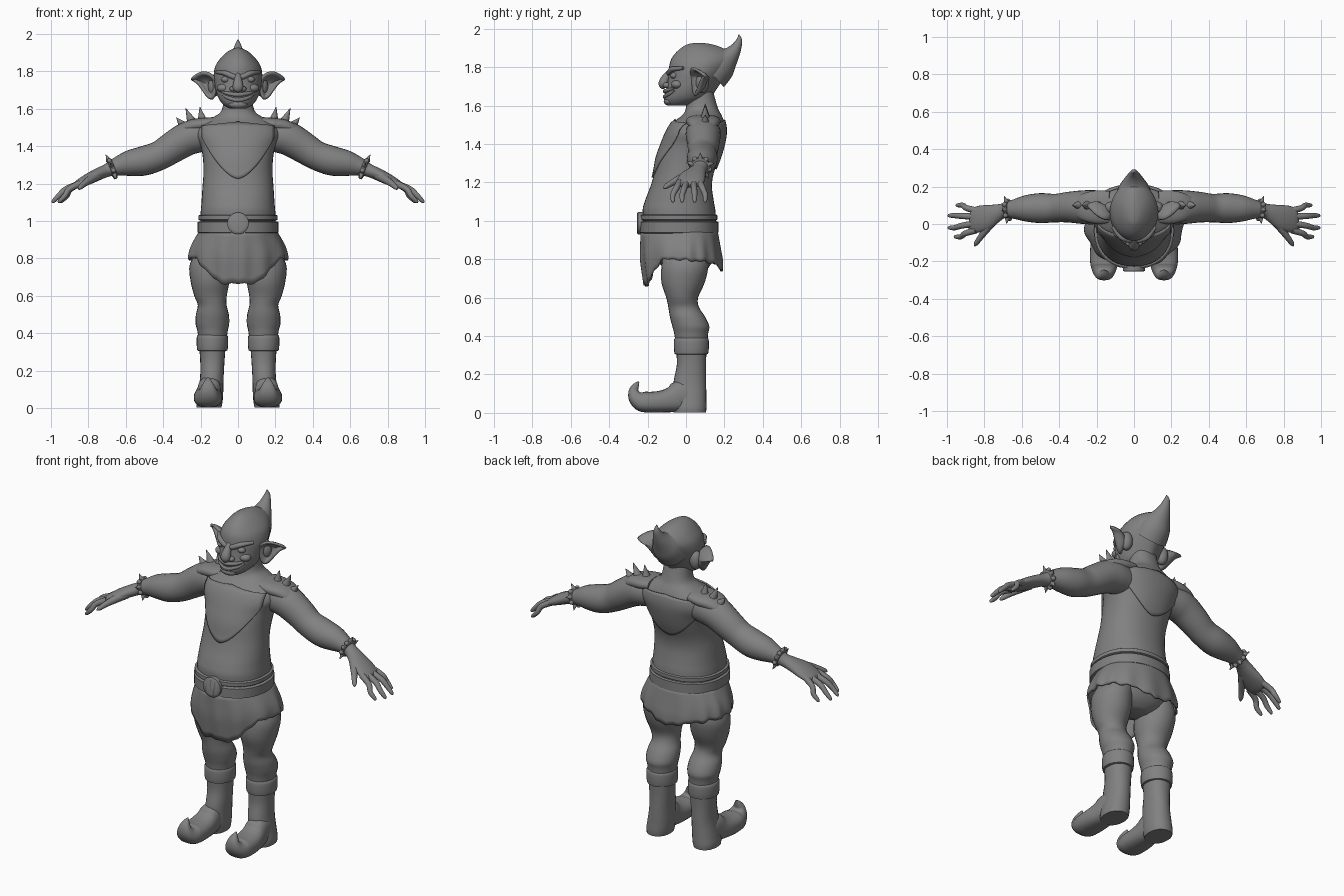
import bpy, bmesh, math
from mathutils import Vector, Matrix

old = bpy.data.objects.get("Cube")
if old:
    bpy.data.objects.remove(old, do_unlink=True)

grey = bpy.data.materials.new("plain grey")
grey.use_nodes = True
COLOUR = (0.22, 0.22, 0.22, 1)
grey.diffuse_color = COLOUR
grey.node_tree.nodes["Principled BSDF"].inputs["Base Color"].default_value = COLOUR
X, Y, Z = Vector((1, 0, 0)), Vector((0, 1, 0)), Vector((0, 0, 1))


def finish(name, bm, mirror=False, sharp=45):
    bmesh.ops.recalc_face_normals(bm, faces=bm.faces)
    me = bpy.data.meshes.new(name)
    bm.to_mesh(me)
    bm.free()
    me.materials.append(grey)
    me.polygons.foreach_set("use_smooth", [True] * len(me.polygons))
    me.set_sharp_from_angle(angle=math.radians(sharp))
    ob = bpy.data.objects.new(name, me)
    bpy.context.scene.collection.objects.link(ob)
    if mirror:
        ob.modifiers.new("Mirror", "MIRROR").use_mirror_merge = False
    return ob


def spline(rows, steps):
    # smooth interpolation through every row
    out = []
    for i in range(len(rows) - 1):
        a, b, c, d = (rows[max(i - 1, 0)], rows[i], rows[i + 1], rows[min(i + 2, len(rows) - 1)])
        for k in range(steps):
            t = k / steps
            out.append([q + t / 2 * (r - p + t * (2 * p - 5 * q + 4 * r - s + t * (3 * (q - r) + s - p)))
                        for p, q, r, s in zip(a, b, c, d)])
    return out + [list(rows[-1])]


def add_loft(bm, rows, u=Y, v=None, segs=24, steps=4, power=2.0, egg=0.0):
    # rows are (x, y, z, radius along u, radius along v)
    pts = spline(rows, steps)
    rings = []
    for i, p in enumerate(pts):
        c = Vector(p[:3])
        t = (Vector(pts[min(i + 1, len(pts) - 1)][:3]) - Vector(pts[max(i - 1, 0)][:3])).normalized()
        w = v or t.cross(u).normalized()
        side = u if v else w.cross(t).normalized()
        ring = []
        for k in range(segs):
            a = math.tau * k / segs
            ca, sa = math.cos(a), math.sin(a)
            e = math.copysign(abs(ca) ** (2 / power), ca) * (1 - egg * max(0, sa) ** 2)
            f = math.copysign(abs(sa) ** (2 / power), sa)
            ring.append(bm.verts.new(c + side * e * max(p[3], .001) + w * f * max(p[4], .001)))
        rings.append(ring)
    for r, s in zip(rings, rings[1:]):
        for k in range(segs):
            j = (k + 1) % segs
            bm.faces.new((r[k], r[j], s[j], s[k]))
    bm.faces.new(rings[0])
    bm.faces.new(rings[-1])


def loft(name, rows, mirror=False, **kw):
    bm = bmesh.new()
    add_loft(bm, rows, **kw)
    return finish(name, bm, mirror)


def add_ball(bm, centre, size):
    bmesh.ops.create_uvsphere(bm, u_segments=20, v_segments=12, radius=1,
                              matrix=Matrix.Translation(centre) @ Matrix.Diagonal((*size, 1)))


def ball(name, centre, size, mirror=False):
    bm = bmesh.new()
    add_ball(bm, centre, size)
    return finish(name, bm, mirror)


def spike(bm, base, tip, r):
    u = X if abs((Vector(tip) - Vector(base)).normalized().y) > .7 else Y
    add_loft(bm, [(*base, r, r), (*tip, 0, 0)], u=u, segs=12, steps=1)


def levels(rows):
    # (height, front y, back y, half width) to loft rows
    return [(0, (f + b) / 2, z, w, (b - f) / 2) for z, f, b, w in rows]


# Torso and neck
torso = loft("torso", levels([
    (.72, -.05, .07, .06), (.76, -.12, .12, .15), (.85, -.19, .16, .2), (1.03, -.225, .155, .2),
    (1.1, -.215, .145, .195), (1.18, -.185, .135, .19), (1.25, -.165, .145, .185),
    (1.33, -.15, .175, .187), (1.4, -.125, .195, .2), (1.46, -.1, .205, .225),
    (1.51, -.07, .2, .205), (1.55, -.02, .185, .14), (1.59, 0, .165, .088), (1.68, 0, .14, .075)]),
    u=X, v=Y, segs=40, power=2.2)

# Chest and back panels of the vest, wrapped on the torso
for name, side, low in (("vest_front", -1, 1.225), ("vest_back", 1, 1.27)):
    bm = bmesh.new()
    grid = []
    for i in range(25):
        x = .19 * (i / 12 - 1)
        q = abs(x) / .19
        bottom, top = low + (1.45 - low) * q ** 1.7, 1.525 - .02 * q
        grid.append([bm.verts.new((x, side * .5, bottom + (top - bottom) * k / 14)) for k in range(15)])
    for a, b in zip(grid, grid[1:]):
        for k in range(14):
            bm.faces.new((a[k], b[k], b[k + 1], a[k + 1]))
    vest = finish(name, bm)
    wrap = vest.modifiers.new("Wrap", "SHRINKWRAP")
    wrap.target, wrap.wrap_method, wrap.wrap_mode = torso, "PROJECT", "ABOVE_SURFACE"
    wrap.use_project_y, wrap.offset = True, .004
    wrap.use_positive_direction, wrap.use_negative_direction = side < 0, side > 0
    thick = vest.modifiers.new("Thickness", "SOLIDIFY")
    thick.thickness, thick.offset = .009, 0

# Head, with the skull swept back into a horn
loft("head", levels([
    (1.6, -.09, .02, .045), (1.615, -.108, .08, .07), (1.64, -.114, .13, .095), (1.68, -.105, .155, .114),
    (1.73, -.095, .19, .125), (1.78, -.09, .225, .13), (1.83, -.082, .25, .12), (1.87, -.058, .24, .093),
    (1.9, -.025, .19, .062), (1.918, .005, .14, .033), (1.926, .04, .09, .008)]),
    u=X, v=Y, segs=36, egg=.3)
loft("horn", [(0, .13, 1.77, .1, .1), (0, .185, 1.82, .085, .085), (0, .23, 1.86, .055, .05),
              (0, .26, 1.9, .032, .029), (0, .277, 1.94, .017, .016), (0, .275, 1.97, .002, .002)], u=X)

# Face
loft("nose", [(0, -.075, 1.785, .014, .014), (0, -.098, 1.755, .021, .02), (0, -.114, 1.725, .028, .026),
              (0, -.116, 1.705, .026, .024), (0, -.108, 1.692, .01, .01)], u=X)
ball("nose_tip", (0, -.12, 1.712), (.022, .021, .02))
ball("nostril", (.027, -.1, 1.706), (.018, .02, .015), True)
ball("eye", (.066, -.062, 1.756), (.024, .02, .017), True)
loft("brow", [(.006, -.09, 1.766, .01, .012), (.03, -.085, 1.773, .015, .015), (.07, -.066, 1.79, .017, .014),
              (.115, -.015, 1.795, .008, .008)], True, segs=14)
ball("cheek", (.075, -.045, 1.71), (.038, .032, .024), True)
ball("chin", (0, -.088, 1.622), (.05, .028, .022))
for name, z, lift, y, r in (("upper_lip", 1.675, .016, -.11, .011), ("teeth", 1.662, .02, -.104, .009),
                            ("lower_lip", 1.646, .032, -.109, .011)):
    loft(name, [(x, y + 6.5 * x * x, z + lift * (x / .085) ** 2, r * e, r * e)
                for x, e in ((-.087, .3), (-.055, .9), (0, 1), (.055, .9), (.087, .3))], u=Z, segs=12)

# Ears, dished with a pointed tip
rim = spline([(.115, .03, 1.76), (.145, .025, 1.79), (.185, .04, 1.8), (.225, .07, 1.785), (.252, .1, 1.757),
              (.222, .085, 1.735), (.195, .07, 1.7), (.165, .055, 1.66), (.135, .045, 1.65),
              (.115, .035, 1.69), (.115, .03, 1.76)], 3)[:-1]
bm = bmesh.new()
mid = Vector((.155, .105, 1.735))
ear = [[bm.verts.new(Vector(p).lerp(mid, f) + Y * d) for p in rim] for f, d in ((0, 0), (.15, .012), (.5, .02), (.85, .006))]
for a, b in zip(ear, ear[1:]):
    for k in range(len(rim)):
        j = (k + 1) % len(rim)
        bm.faces.new((a[k], a[j], b[j], b[k]))
bm.faces.new(ear[-1])
ob = finish("ear", bm, True, 70)
ob.modifiers.new("Thickness", "SOLIDIFY").thickness = .014
ball("ear_root", (.125, .085, 1.72), (.035, .035, .055), True)

# Arms, palms and fingers
loft("arm", [(.1, .09, 1.45, .07, .07), (.2, .09, 1.455, .09, .088), (.27, .09, 1.44, .09, .09),
             (.35, .09, 1.393, .082, .084), (.42, .085, 1.35, .076, .078), (.5, .085, 1.322, .08, .079),
             (.58, .083, 1.308, .07, .069), (.65, .078, 1.29, .05, .049), (.7, .07, 1.27, .04, .035),
             (.74, .056, 1.253, .05, .033), (.8, .032, 1.224, .07, .03), (.86, .02, 1.193, .066, .021),
             (.878, .02, 1.184, .05, .008)], True)
for name, y, tip_y, tip_x in (("little", .072, .1, .95), ("ring", .04, .045, .993),
                              ("middle", .003, -.02, .993), ("index", -.033, -.068, .96)):
    bx = .845
    loft(name + "_finger", [(bx, y, 1.2, .018, .018), ((bx + tip_x) / 2, (y + tip_y) / 2, 1.17, .016, .016),
                            (tip_x - .035, tip_y, 1.135, .014, .014), (tip_x - .006, tip_y, 1.105, .01, .01),
                            (tip_x, tip_y, 1.096, .003, .003)], True, segs=12)
loft("thumb", [(.75, .02, 1.243, .026, .024), (.79, -.03, 1.22, .022, .02), (.82, -.07, 1.2, .017, .016),
               (.845, -.105, 1.178, .012, .012), (.852, -.118, 1.17, .003, .003)], True, u=Z, segs=12)

# Studded wrist bands
axis = Vector((.92, -.08, -.36)).normalized()
hub = Vector((.675, .075, 1.283))
loft("wrist_band", [(*(hub + axis * s), r, r) for s, r in ((-.012, .046), (-.01, .05), (.01, .05), (.012, .044))],
     True, steps=1)
bm = bmesh.new()
up = axis.cross(Y).normalized()
for k in range(10):
    a = math.tau * k / 10
    d = up * math.cos(a) + up.cross(axis) * math.sin(a)
    if k % 2:
        add_ball(bm, hub + d * .05, (.013, .013, .013))
    else:
        spike(bm, hub + d * .045, hub + d * .078 + axis * .004, .014)
finish("wrist_studs", bm, True)

# Shoulder straps with spikes
loft("shoulder_strap", [(.13, .09, 1.525, .085, .03), (.19, .09, 1.517, .09, .034), (.25, .09, 1.508, .08, .034),
                        (.3, .09, 1.482, .06, .032), (.34, .09, 1.45, .03, .022)], True, power=2.4)
bm = bmesh.new()
for base, tip in (((.19, .1, 1.53), (.204, .1, 1.61)), ((.245, .1, 1.525), (.28, .1, 1.603)),
                  ((.29, .1, 1.505), (.33, .1, 1.553))):
    spike(bm, base, tip, .028)
finish("shoulder_spikes", bm, True)

# Belt and round buckle
for name, low, high, grow in (("belt", .935, .998, .01), ("belt_cord", 1.003, 1.032, .006)):
    loft(name, levels([(z, -.231 - g, .158 + g, .206 + g) for z, g in
                       ((low, 0), (low + .004, grow), (high - .004, grow), (high, 0))]),
         u=X, v=Y, segs=40, steps=1, power=2.2)
loft("buckle", [(0, y, .987, r, r) for y, r in ((-.22, .058), (-.25, .058), (-.254, .053), (-.254, .046),
                                              (-.248, .044), (-.25, .02))], u=X, segs=32, steps=1)

# Ragged skirt
hem = spline([(0, .662), (25, .675), (42, .745), (62, .8), (90, .795), (130, .785), (155, .765), (180, .735)], 4)
bm = bmesh.new()
N, grid = 96, []
for k in range(N):
    a = math.tau * k / N
    deg = abs((math.degrees(a) + 180) % 360 - 180)
    low = next(p[1] + (q[1] - p[1]) * (deg - p[0]) / (q[0] - p[0]) for p, q in zip(hem, hem[1:]) if deg <= q[0] + .01)
    low += .008 * math.sin(a * 17) * math.sin(a * 5)
    col = []
    for i in range(9):
        t = i / 8
        z = .95 + (low - .95) * t
        fall = min(1, (.95 - z) / .15)
        fold = 1 + .022 * fall * math.sin(a * 13 + math.sin(a * 3))
        rx = .205 + .06 * math.sin(fall * math.pi / 2)
        back, front = .165 + .025 * fall, .237 - .02 * max(0, .8 - z) / .14
        y = -math.cos(a) * (front if math.cos(a) > 0 else back)
        col.append(bm.verts.new((math.sin(a) * rx * fold, y * fold, z)))
    grid.append(col)
for k in range(N):
    a, b = grid[k], grid[(k + 1) % N]
    for i in range(8):
        bm.faces.new((a[i], b[i], b[i + 1], a[i + 1]))
finish("skirt", bm).modifiers.new("Thickness", "SOLIDIFY").thickness = .01

# Legs
loft("leg", [(.12, 0, .87, .08, .11), (.152, -.005, .77, .105, .122), (.15, -.015, .68, .104, .113),
             (.147, -.02, .6, .087, .083), (.138, -.012, .55, .077, .08), (.137, .008, .5, .088, .092),
             (.137, .025, .45, .09, .096), (.136, .027, .41, .081, .088), (.135, .03, .33, .07, .08)],
     True, u=X, v=Y)

# Boots with turned down cuffs and curled toes
loft("boot_shaft", [(.137, .028, .34, .072, .08), (.137, .028, .25, .065, .076), (.14, .02, .16, .063, .085),
                    (.147, .02, .08, .068, .086), (.153, .02, .03, .07, .087), (.155, .02, .002, .066, .084)],
     True, u=X, v=Y, power=2.2)
loft("boot_cuff", [(.137, .028, z, .083 + g, .09 + g) for z, g in
                   ((.305, -.02), (.307, -.003), (.34, .001), (.375, .001), (.388, -.003), (.392, -.012))],
     True, u=X, v=Y, steps=2)
loft("boot_foot", [(.153, .06, .055, .055, .05), (.153, -.02, .085, .062, .083), (.156, -.07, .07, .068, .068),
                   (.159, -.12, .06, .074, .058), (.16, -.18, .056, .076, .054), (.16, -.23, .06, .07, .053),
                   (.16, -.262, .083, .054, .04), (.16, -.272, .115, .036, .026), (.16, -.26, .143, .019, .016),
                   (.16, -.245, .163, .003, .003)], True, u=X, power=2.5)
